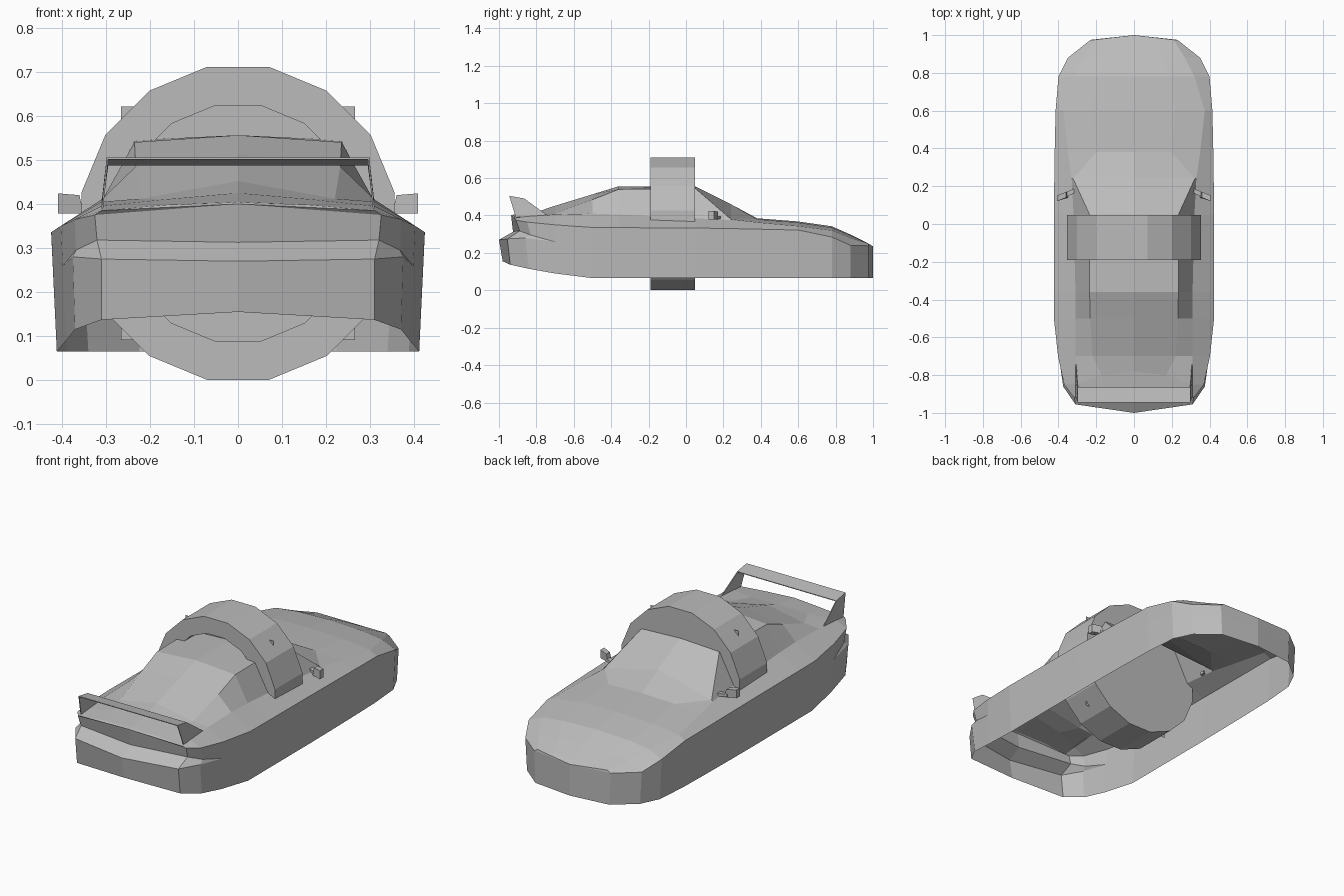
import bpy
import bmesh
import math
from mathutils import Vector, Matrix

default_cube = bpy.data.objects.get("Cube")
if default_cube:
    bpy.data.objects.remove(default_cube, do_unlink=True)

# One plain grey for every part
GREY = (0.5, 0.5, 0.5, 1.0)
grey_paint = bpy.data.materials.new("plain_grey")
grey_paint.use_nodes = True
grey_paint.diffuse_color = GREY
grey_paint.node_tree.nodes["Principled BSDF"].inputs["Base Color"].default_value = GREY


def finish(name, bm, mirrored=False, outward=True):
    """Turn a bmesh into a flat shaded object, optionally mirrored across x."""
    bmesh.ops.remove_doubles(bm, verts=bm.verts, dist=0.0005)
    if outward:
        bmesh.ops.recalc_face_normals(bm, faces=bm.faces)
    mesh = bpy.data.meshes.new(name)
    bm.to_mesh(mesh)
    bm.free()
    mesh.materials.append(grey_paint)
    part = bpy.data.objects.new(name, mesh)
    bpy.context.collection.objects.link(part)
    if mirrored:
        mirror = part.modifiers.new("mirror", "MIRROR")
        mirror.use_axis[0] = True
        mirror.use_mirror_merge = True
        mirror.merge_threshold = 0.001
    return part


def bridge_rows(bm, rows, closed=False):
    """Skin neighbouring rows of vertices with quads."""
    for row, following in zip(rows, rows[1:]):
        count = len(row)
        for i in range(count if closed else count - 1):
            j = (i + 1) % count
            bm.faces.new((row[i], row[j], following[j], following[i]))


def prism(name, outline, offset, mirrored=False):
    """Extrude a closed outline by an offset vector."""
    bm = bmesh.new()
    near = [bm.verts.new(p) for p in outline]
    far = [bm.verts.new(Vector(p) + Vector(offset)) for p in outline]
    bridge_rows(bm, [near, far], closed=True)
    bm.faces.new(near)
    bm.faces.new(far)
    return finish(name, bm, mirrored)


# Car body: an open bottomed shell lofted through half sections
# columns: y, belt x and z, shoulder x and z, roof x and z, centre z
sections = [
    (1.0, 0, .235, 0, .235, 0, .235, .235),
    (.975, .23, .238, .21, .25, .12, .25, .25),
    (.88, .35, .24, .27, .28, .15, .293, .298),
    (.78, .4, .285, .32, .32, .2, .335, .342),
    (.6, .415, .322, .375, .343, .22, .362, .368),
    (.38, .42, .327, .35, .363, .2, .38, .385),
    (.24, .422, .33, .33, .375, .322, .381, .46),
    (.05, .424, .333, .32, .385, .235, .545, .556),
    (-.36, .424, .335, .31, .405, .235, .54, .556),
    (-.5, .424, .336, .31, .41, .232, .485, .513),
    (-.7, .402, .35, .31, .405, .22, .412, .452),
]


def half_section(y, belt_x, belt_z, shoulder_x, shoulder_z, roof_x, roof_z, centre_z):
    sill = Vector((belt_x * .97, y, .065 if y > -.6 else .09))
    belt = Vector((belt_x, y, belt_z))
    crease = sill.lerp(belt, .65)
    return [sill, crease, crease.copy(), belt, (shoulder_x, y, shoulder_z),
            (roof_x, y, roof_z), (0, y, centre_z)]


rows = [half_section(*s) for s in sections]
# Tail: the side crease opens into a groove that wraps across the end
rows.append([(.37, -.84, .115), (.375, -.86, .28), (.368, -.83, .295), (.37, -.85, .365),
             (.31, -.85, .395), (.17, -.8, .41), (0, -.78, .425)])
rows.append([(.31, -.94, .137), (.31, -.955, .275), (.32, -.89, .318), (.325, -.91, .375),
             (.31, -.92, .385), (.16, -.92, .398), (0, -.92, .405)])
rows.append([(0, -.98, .155), (0, -1.0, .27), (0, -.925, .313), (0, -.935, .4),
             (0, -.935, .4), (0, -.93, .403), (0, -.92, .405)])
bm = bmesh.new()
bridge_rows(bm, [[bm.verts.new(p) for p in row] for row in rows])
finish("car_body", bm, mirrored=True)


# Large wheel standing across the car, with a round recess on its front
SIDES = 16
AXLE_Z = .356
WHEEL_BACK, WHEEL_FRONT, HUB_Y = .047, -.19, -.07


def ring(bm, radius, y):
    step = math.tau / SIDES
    return [bm.verts.new((radius * math.sin((i + .5) * step), y,
                          AXLE_Z + radius * math.cos((i + .5) * step)))
            for i in range(SIDES)]


bm = bmesh.new()
wheel_rings = [ring(bm, r, y) for r, y in
               ((.362, WHEEL_BACK), (.362, WHEEL_FRONT), (.272, WHEEL_FRONT), (.272, HUB_Y))]
bridge_rows(bm, wheel_rings, closed=True)
bm.faces.new(wheel_rings[0])
bm.faces.new(wheel_rings[-1])
finish("wheel", bm)

# Square hub plate whose corners poke through the tread
bm = bmesh.new()
bmesh.ops.create_grid(bm, x_segments=1, y_segments=1, size=.265,
                      matrix=Matrix.Translation((0, HUB_Y - .002, AXLE_Z))
                      @ Matrix.Rotation(math.pi / 2, 4, "X"))
finish("hub_plate", bm, outward=False)

# Rear wing: a thin tilted blade on two swept end plates
prism("wing_blade",
      [(-.296, -.945, .505), (.296, -.945, .505), (.296, -.865, .491), (-.296, -.865, .491)],
      (0, 0, -.004))
prism("wing_end_plate",
      [(.294, -.945, .505), (.294, -.865, .491), (.306, -.74, .4), (.306, -.91, .39)],
      (.004, 0, 0), mirrored=True)

# Side mirrors: flat wedges on short arms
prism("side_mirror",
      [(.35, .17, .378), (.408, .15, .378), (.408, .15, .424), (.36, .17, .42)],
      (0, -.03, 0), mirrored=True)
prism("mirror_arm",
      [(.31, .19, .38), (.365, .168, .38), (.365, .168, .395), (.31, .19, .395)],
      (0, -.025, 0), mirrored=True)
